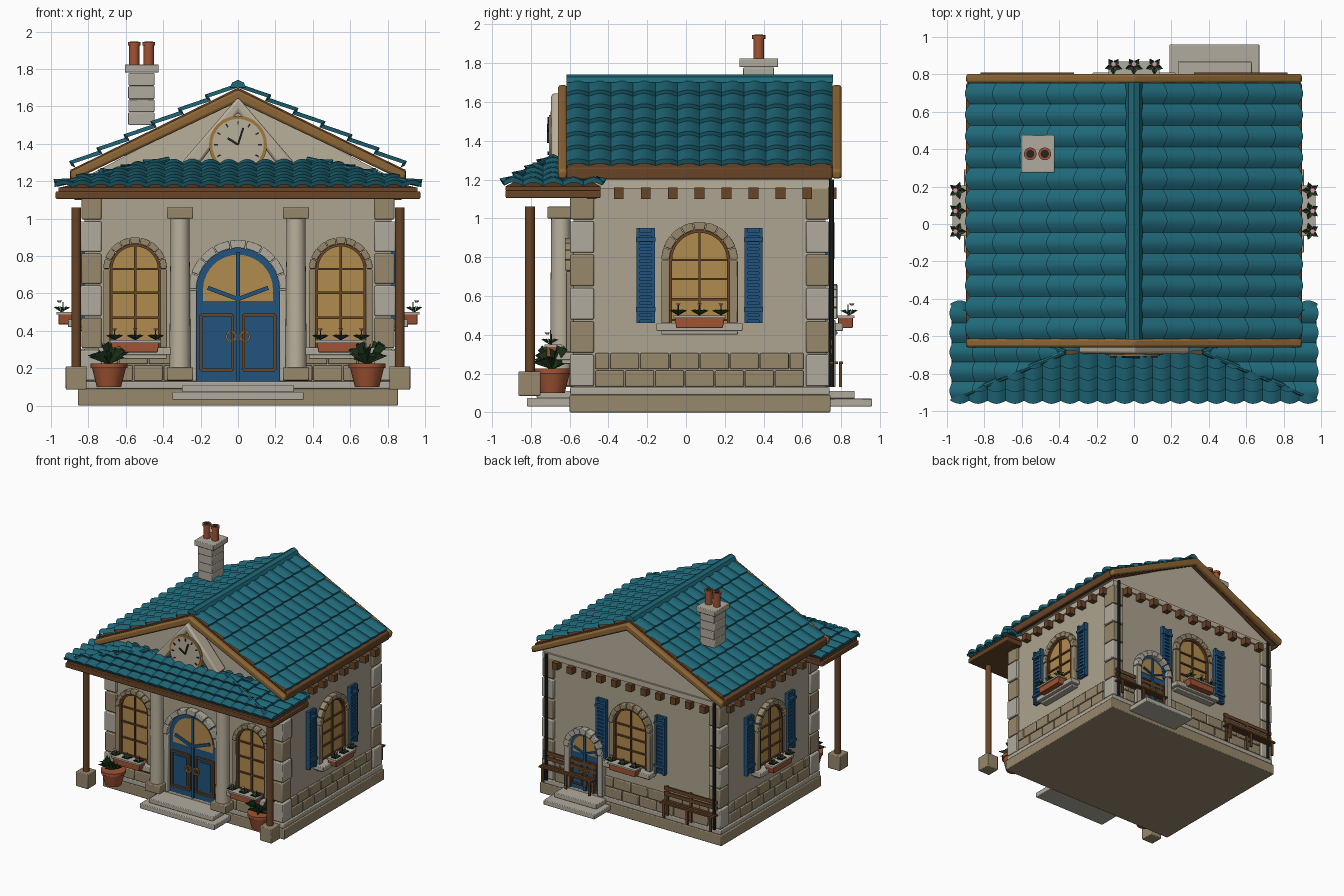
import bpy, bmesh, math, random
from mathutils import Vector, Matrix

if "Cube" in bpy.data.objects:
    bpy.data.objects.remove(bpy.data.objects["Cube"])
random.seed(4)
I = Matrix.Identity(4)
MATS = {}
COL = dict(wall=(172, 162, 142), pale=(184, 174, 154), stone=(150, 135, 108), light=(176, 170, 156), wood=(104, 70, 44),
           ochre=(140, 102, 56), tile=(36, 104, 120), glass=(176, 138, 80), blue=(38, 84, 124), clay=(160, 84, 54),
           leaf=(40, 66, 40), petal=(215, 150, 170), dark=(38, 42, 44), brass=(160, 120, 60))


def mat(c):
    if c not in MATS:
        MATS[c] = bpy.data.materials.new(c)
        MATS[c].diffuse_color = [(v / 255) ** 2.2 for v in COL[c]] + [1]
    return MATS[c]


class Part:
    """Collects simple solids into one named object. Local -y points out of the wall."""
    def __init__(s, name, col, M=I, bevel=0):
        s.name, s.col, s.M, s.bevel, s.bm = name, col, M, bevel, bmesh.new()

    def prism(s, pts, d0, d1):
        a = [s.bm.verts.new((x, -d0, z)) for x, z in pts]
        b = [s.bm.verts.new((x, -d1, z)) for x, z in pts]
        s.bm.faces.new(a)
        s.bm.faces.new(b[::-1])
        for i in range(len(a)):
            s.bm.faces.new((a[i - 1], a[i], b[i], b[i - 1]))
        return s

    def box(s, x0, x1, d0, d1, z0, z1):
        return s.prism([(x0, z0), (x1, z0), (x1, z1), (x0, z1)], d0, d1)

    def bar(s, x0, z0, x1, z1, w, d0, d1):
        t = Vector((z0 - z1, x1 - x0)).normalized() * w / 2
        return s.prism([(x0 + t.x, z0 + t.y), (x1 + t.x, z1 + t.y), (x1 - t.x, z1 - t.y), (x0 - t.x, z0 - t.y)], d0, d1)

    def ring(s, cx, cz, r0, r1, d0, d1, n, gap=0.0, seg=3):
        for k in range(n):
            a = [math.pi * (k + gap + (1 - 2 * gap) * j / seg) / n for j in range(seg + 1)]
            s.prism([(cx + r0 * math.cos(t), cz + r0 * math.sin(t)) for t in a] +
                    [(cx + r1 * math.cos(t), cz + r1 * math.sin(t)) for t in a[::-1]], d0, d1)
        return s

    def cone(s, x, y, z0, z1, r0, r1, n=16):
        bmesh.ops.create_cone(s.bm, cap_ends=True, segments=n, radius1=r0, radius2=r1, depth=z1 - z0,
                              matrix=Matrix.Translation((x, y, (z0 + z1) / 2)))
        return s

    def disc(s, x, z, r, d0, d1, n=32):
        return s.prism([(x + r * math.cos(i * math.tau / n), z + r * math.sin(i * math.tau / n)) for i in range(n)], d0, d1)

    def leaf(s, p, ang, length, rise, w):
        c, d = Vector((math.cos(ang), math.sin(ang), 0)), Vector((-math.sin(ang), math.cos(ang), 0))
        p, up = Vector(p), Vector((0, 0, rise))
        v = [s.bm.verts.new(q) for q in (p, p + c * length * .5 + up + d * w, p + c * length + up * .8,
                                         p + c * length * .5 + up - d * w)]
        s.bm.faces.new(v[:3])
        s.bm.faces.new((v[0], v[2], v[3]))

    def done(s, fix=True):
        if fix:
            bmesh.ops.recalc_face_normals(s.bm, faces=s.bm.faces)
        me = bpy.data.meshes.new(s.name)
        s.bm.to_mesh(me)
        s.bm.free()
        o = bpy.data.objects.new(s.name, me)
        o.matrix_world = s.M
        me.materials.append(mat(s.col))
        bpy.context.collection.objects.link(o)
        if s.bevel:
            m = o.modifiers.new("edge", 'BEVEL')
            m.width, m.segments = s.bevel, 2
        return o


def tiles(name, o, u, v, L, cols, rows, cuts=()):
    """Barrel tile courses: o top corner, u along the ridge, v full slope vector."""
    o, u, v = Vector(o), Vector(u), Vector(v)
    n = u.cross(v).normalized()
    n = n if n.z > 0 else -n
    p = Part(name, 'tile')
    for r in range(rows):
        prev = None
        for i in range(cols * 8 + 1):
            h = abs(math.sin(math.pi * i / 8))
            q = o + u * L * i / (cols * 8)
            cur = [p.bm.verts.new(q + v * s + n * k) for s, k in
                   ((r / rows, .022 * h), ((r + 1 + .1 * h) / rows, .022 * h + .022), ((r + 1 + .1 * h) / rows, .022 * h - .004))]
            if prev:
                for j in (0, 1):
                    f = p.bm.faces.new((prev[j], cur[j], cur[j + 1], prev[j + 1]))
                    f.normal_update()
                    if j == 0 and f.normal.dot(n) < 0 or j == 1 and f.normal.dot(v) < 0:
                        f.normal_flip()
            prev = cur
    for co, no in cuts:
        bmesh.ops.bisect_plane(p.bm, geom=p.bm.verts[:] + p.bm.edges[:] + p.bm.faces[:], plane_co=co, plane_no=no, clear_outer=True)
    p.done(False)


T, R = Matrix.Translation, lambda a: Matrix.Rotation(math.radians(a), 4, 'Z')
FRONT, RIGHT = T((0, -.58, 0)), T((.82, .07, 0)) @ R(90)
BACK, LEFT = T((0, .72, 0)) @ R(180), T((-.82, .07, 0)) @ R(-90)

# Base, walls, gable and cornice
Part("base_plinth", 'stone', bevel=.006).box(-.855, .855, -.745, .6, 0, .09).done()
Part("base_ledge", 'light', bevel=.006).box(-.845, .845, -.74, .597, .09, .13).done()
Part("walls", 'wall').box(-.82, .82, -.72, .58, .13, 1.2).done()
Part("gable", 'pale').prism([(-.86, 1.2), (.86, 1.2), (0, 1.65)], -.72, .58).done()
Part("cornice", 'pale').box(-.835, .835, -.735, .59, 1.155, 1.2).done()

# Corner quoins in alternating stone
for col, par in (('light', 0), ('stone', 1)):
    q = Part("quoins_" + col, col, bevel=.007)
    for sx in (-1, 1):
        for y0, y1 in ((.475, .597), (-.738, -.62)):
            for i in range(par, 6, 2):
                q.box(sx * .73, sx * (.842 - .006 * par), y0, y1, .135 + .172 * i, .297 + .172 * i)
    q.done()

# Wainscot blocks and eave brackets
for nm, M, spans in (("front", FRONT, [(-.72, -.24), (.24, .72)]), ("right", RIGHT, [(-.54, .54)]), ("left", LEFT, [(-.54, .54)]),
                     ("back", BACK, [(-.72, -.61), (-.25, .72)])):
    w = Part("wainscot_" + nm, 'stone', M, .006)
    for a, b in spans:
        n = max(1, round((b - a) / .15))
        for row in (0, 1):
            e = [a] + [a + (b - a) * (k + .5 * row) / n for k in range(1 - row, n)] + [b]
            for x0, x1 in zip(e, e[1:]):
                w.box(x0 + .003, x1 - .003, 0, .02, .132 + .09 * row, .215 + .09 * row)
    w.done()
    if nm != "front":
        k = Part("eave_brackets_" + nm, 'wood', M)
        h = 5 if nm == "back" else 4
        for i in range(-h, h + 1):
            k.box(i * .139 - .025, i * .139 + .025, 0, .055, 1.1, 1.158)
        k.done()


def arch_shape(cx, z0, cz, r, n=20):
    return [(cx - r, z0), (cx + r, z0)] + [(cx + r * math.cos(math.pi * i / n), cz + r * math.sin(math.pi * i / n)) for i in range(n + 1)]


def window(nm, M, cx, z0, cz, r, rs, shutters):
    Part(nm + "_glass", 'glass', M).prism(arch_shape(cx, z0, cz, r), 0, .012).done()
    s = Part(nm + "_surround", 'stone', M, .005).ring(cx, cz, r, rs, 0, .045, 9, .03)
    f = Part(nm + "_frame", 'wood', M).ring(cx, cz, r - .014, r, 0, .032, 1, 0, 20)
    for sg in (-1, 1):
        s.box(cx + sg * r, cx + sg * rs, 0, .04, z0, cz - .003)
        f.box(cx + sg * (r - .014), cx + sg * r, 0, .032, z0, cz)
    f.box(cx - .006, cx + .006, 0, .026, z0, cz + r)
    for t in (.05, .38, .7, 1):
        f.box(cx - r, cx + r, 0, .024, z0 + (cz - z0) * t - .006, z0 + (cz - z0) * t + .006)
    s.done(), f.done()
    Part(nm + "_sill", 'light', M, .005).box(cx - rs - .025, cx + rs + .025, 0, .09, z0 - .04, z0).box(
        cx - rs, cx + rs, 0, .06, z0 - .06, z0 - .04).done()
    # Planter with three flowers
    Part(nm + "_planter", 'clay', M, .004).prism([(cx - .12, z0 - .025), (cx + .12, z0 - .025), (cx + .13, z0 + .035), (cx - .13, z0 + .035)], .065, .14).done()
    Part(nm + "_planter_rim", 'light', M).box(cx - .135, cx + .135, .06, .15, z0 + .026, z0 + .04).done()
    lf, pt = Part(nm + "_leaves", 'leaf', M), Part(nm + "_flowers", 'petal', M)
    for k in (-.11, 0, .11):
        lf.cone(cx + k, -.115, z0 + .04, z0 + .095, .003, .003, 5)
        pt.cone(cx + k, -.135, z0 + .09, z0 + .102, .006, .015, 6)
        for j in range(5):
            lf.leaf((cx + k, -.125, z0 + .04), j * 1.257 + .3, .048, .03, .014)
    lf.done(False), pt.done()
    if shutters:
        p = Part(nm + "_shutters", 'blue', M)
        for sg in (-1, 1):
            c = cx + sg * .278
            p.box(c - .046, c + .046, 0, .018, .46, .95)
            for e in (-.038, .038):
                p.box(c + e - .009, c + e + .009, .018, .034, .46, .95)
            for i in range(15):
                p.box(c - .03, c + .03, .018, .028, .475 + i * .031, .494 + i * .031)
            for z in (.52, .88):
                p.box(c - .05, c + .05, .018, .042, z, z + .022)
        p.done()


window("front_window_left", FRONT, -.55, .31, .73, .135, .17, False)
window("front_window_right", FRONT, .55, .31, .73, .135, .17, False)
for nm, M in (("right", RIGHT), ("left", LEFT), ("back", BACK)):
    window(nm + "_window", M, 0, .46, .785, .155, .197, True)


def door(nm, M, cx, cz, r, rs):
    k, z0, h = r / .22, .13, (cz - .13) / .49
    Part(nm + "_leaves", 'blue', M).prism(arch_shape(cx, z0, cz, r), 0, .02).done()
    s = Part(nm + "_surround", 'light', M, .005).ring(cx, cz, r, rs, 0, .06, 9, .03)
    g = Part(nm + "_glass", 'glass', M)
    b = Part(nm + "_glazing_bars", 'blue', M).box(cx - .01, cx + .01, .02, .034, z0, cz + r - .02)
    w = Part(nm + "_panels", 'wood', M)
    ri = Part(nm + "_pulls", 'brass', M)
    g.prism(arch_shape(cx, cz - .06 * k, cz, .185 * k), .02, .025)
    for sg in (-1, 1):
        s.box(cx + sg * r, cx + sg * rs, 0, .05, z0, cz - .003)
        b.bar(cx, cz - .05 * k, cx + sg * .16 * k, cz + .01 * k, .022 * k, .02, .04)
        x0, x1, a, c = [v for v in (cx + sg * .03 * k, cx + sg * .195 * k, z0 + .06 * h, z0 + .355 * h)]
        for q in ((x0, a, x1, a), (x0, c, x1, c), (x0, a, x0, c), (x1, a, x1, c)):
            w.bar(*q, .016 * k, .02, .036)
        b.box(x0 + sg * .03 * k, x1 - sg * .03 * k, .02, .028, a + .03, c - .03)
        for sz in (-1, 1):
            for i in range(6):
                t0, t1 = sz * math.pi * i / 6, sz * math.pi * (i + 1) / 6
                ri.bar(cx + sg * .036 * k + .026 * k * math.cos(t0), z0 + .24 * h + .026 * k * math.sin(t0),
                       cx + sg * .036 * k + .026 * k * math.cos(t1), z0 + .24 * h + .026 * k * math.sin(t1), .01, .03, .045)
    for p in (s, g, b, w, ri):
        p.done()


door("front_door", FRONT, 0, .62, .222, .265)
door("back_door", BACK, -.43, .48, .135, .182)
Part("front_steps", 'light', bevel=.005).box(-.35, .35, .56, .82, .03, .073).box(-.3, .3, .56, .77, .073, .11).done()
Part("back_steps", 'light', bevel=.005).box(.19, .67, -.96, -.7, .03, .07).box(.235, .63, -.87, -.7, .07, .11).done()

# Porch columns, posts, pots, downpipes and benches
for sx, nm in ((-1, "left"), (1, "right")):
    x = sx * .31
    Part("column_" + nm, 'pale').cone(x, -.645, .2, 1, .057, .05, 24).done()
    Part("column_blocks_" + nm, 'stone', bevel=.006).box(x - .07, x + .07, .575, .715, .135, .205).box(x - .07, x + .07, .575, .715, 1, 1.06).done()
    Part("porch_post_" + nm, 'wood').cone(sx * .865, -.805, .2, 1.06, .026, .026, 12).done()
    Part("post_base_" + nm, 'stone', bevel=.006).box(sx * .865 - .056, sx * .865 + .056, .75, .865, .085, .21).done()
    Part("pot_" + nm, 'clay').cone(sx * .69, -.69, .1, .2, .065, .09).cone(sx * .69, -.69, .2, .225, .098, .098).done()
    p = Part("pot_plant_" + nm, 'leaf')
    for i in range(22):
        p.leaf((sx * .69, -.69, .22), i * 2.4, random.uniform(.07, .13), random.uniform(.04, .13), .022)
    p.done(False)
    Part("downpipe_" + nm, 'dark').cone(sx * .79, .75, .13, 1.2, .013, .013, 10).done()
    b = Part("bench_" + nm, 'wood', BACK)
    c = sx * .57
    for d in (.03, .055, .08):
        b.box(c - .25, c + .25, d - .01, d + .01, .25, .262)
    for z in (.3, .345):
        b.box(c - .25, c + .25, .025, .035, z, z + .03)
    for e in (-.22, 0, .22):
        b.box(c + e - .01, c + e + .01, .02, .035, .13, .38).box(c + e - .01, c + e + .01, .07, .085, .13, .25)
    b.done()

# Main roof: deck, tiled slopes, ridge cap, eave beams and rakes
Part("roof_deck", 'wood').prism([(-.885, 1.265), (0, 1.7), (.885, 1.265), (.87, 1.21), (0, 1.64), (-.87, 1.21)], -.755, .615).done()
for sx, nm in ((-1, "left"), (1, "right")):
    tiles("roof_tiles_" + nm, (0, -.615, 1.7), (0, 1, 0), (sx * .87, 0, -.425), 1.37, 12, 6)
    Part("eave_beam_" + nm, 'wood', bevel=.01).box(sx * .865, sx * .897, -.755, .615, 1.2, 1.265).done()
Part("ridge_cap", 'tile').prism([(-.045, 1.7), (-.03, 1.728), (0, 1.742), (.03, 1.728), (.045, 1.7)], -.757, .617).done()
for nm, d0, d1 in (("front", .612, .66), ("back", -.803, -.752)):
    Part("rake_" + nm, 'ochre', bevel=.014).prism([(-.9, 1.25), (0, 1.69), (.9, 1.25), (.89, 1.2), (0, 1.625), (-.89, 1.2)], d0, d1).done()

# Hipped porch roof
Part("porch_beam", 'wood', bevel=.006).box(-.975, .975, .44, .93, 1.105, 1.145).done()
core = Part("porch_roof_core", 'wood')
for s in (-1, 1):
    for t in (-1, 1):
        core.bm.verts.new((s * .96, -.685 + t * .245, 1.145))
        core.bm.verts.new((s * .96, -.685 + t * .245, 1.165))
    core.bm.verts.new((s * .37, -.685, 1.297))
bmesh.ops.convex_hull(core.bm, input=core.bm.verts)
core.done()
for s, nm, sd in ((-1, "front", "left"), (1, "back", "right")):
    tiles("porch_tiles_" + nm, (-.98, -.685, 1.3), (1, 0, 0), (0, s * .25, -.13), 1.96, 20, 4,
          [((t * .37, -.685, 1.3), (t * .25, -s * .61, 0)) for t in (-1, 1)])
    tiles("porch_tiles_" + sd, (s * .37, -.945, 1.3), (0, 1, 0), (s * .595, 0, -.13), .52, 5, 5,
          [((s * .37, -.685, 1.3), (-s * .25, t * .61, 0)) for t in (-1, 1)])
    h = Part("porch_hips_" + sd, 'tile')
    for t in (-1, 1):
        a, b = Vector((s * .37, -.685, 1.318)), Vector((s * .965, -.685 + t * .25, 1.185))
        q = (b - a).to_track_quat('Z', 'Y').to_matrix().to_4x4()
        bmesh.ops.create_cone(h.bm, cap_ends=True, segments=8, radius1=.014, radius2=.014, depth=(b - a).length, matrix=T((a + b) / 2) @ q)
    h.done()

# Clock and its pediment
Part("clock_pediment", 'pale', bevel=.015).prism([(-.3, 1.3), (0, 1.65), (.3, 1.3), (.2, 1.3), (0, 1.57), (-.2, 1.3)], .58, .695).done()
Part("clock_case", 'brass').disc(0, 1.395, .155, .58, .7).done()
Part("clock_face", 'pale').disc(0, 1.395, .138, .7, .706).done()
c = Part("clock_hands", 'dark').bar(0, 1.395, -.055, 1.43, .012, .706, .716).bar(0, 1.395, .028, 1.485, .01, .706, .718)
for i in range(12):
    a, b = math.cos(i * math.pi / 6), math.sin(i * math.pi / 6)
    c.bar(a * .108, 1.395 + b * .108, a * .128, 1.395 + b * .128, .008, .706, .714)
c.done()

# Chimney
k = Part("chimney_stack", 'light', bevel=.005)
for i in range(4):
    k.box(-.587 + .002 * (i % 2), -.447, -.455, -.295, 1.5 + i * .07, 1.568 + i * .07)
k.box(-.605, -.425, -.475, -.275, 1.78, 1.825).done()
pots = Part("chimney_pots", 'clay')
for x in (-.555, -.477):
    pots.cone(x, .375, 1.82, 1.93, .028, .028).cone(x, .375, 1.925, 1.945, .034, .034)
pots.done()
flues = Part("chimney_flues", 'dark').cone(-.555, .375, 1.94, 1.947, .022, .022).cone(-.477, .375, 1.94, 1.947, .022, .022).done()

bpy.ops.object.select_all(action='SELECT')
bpy.context.view_layer.objects.active = flues
bpy.ops.object.shade_smooth_by_angle(angle=math.radians(35))

for m in bpy.data.materials:
    if m.users and not m.is_grease_pencil:
        m.use_nodes = True
        m.node_tree.nodes["Principled BSDF"].inputs["Base Color"].default_value = m.diffuse_color
